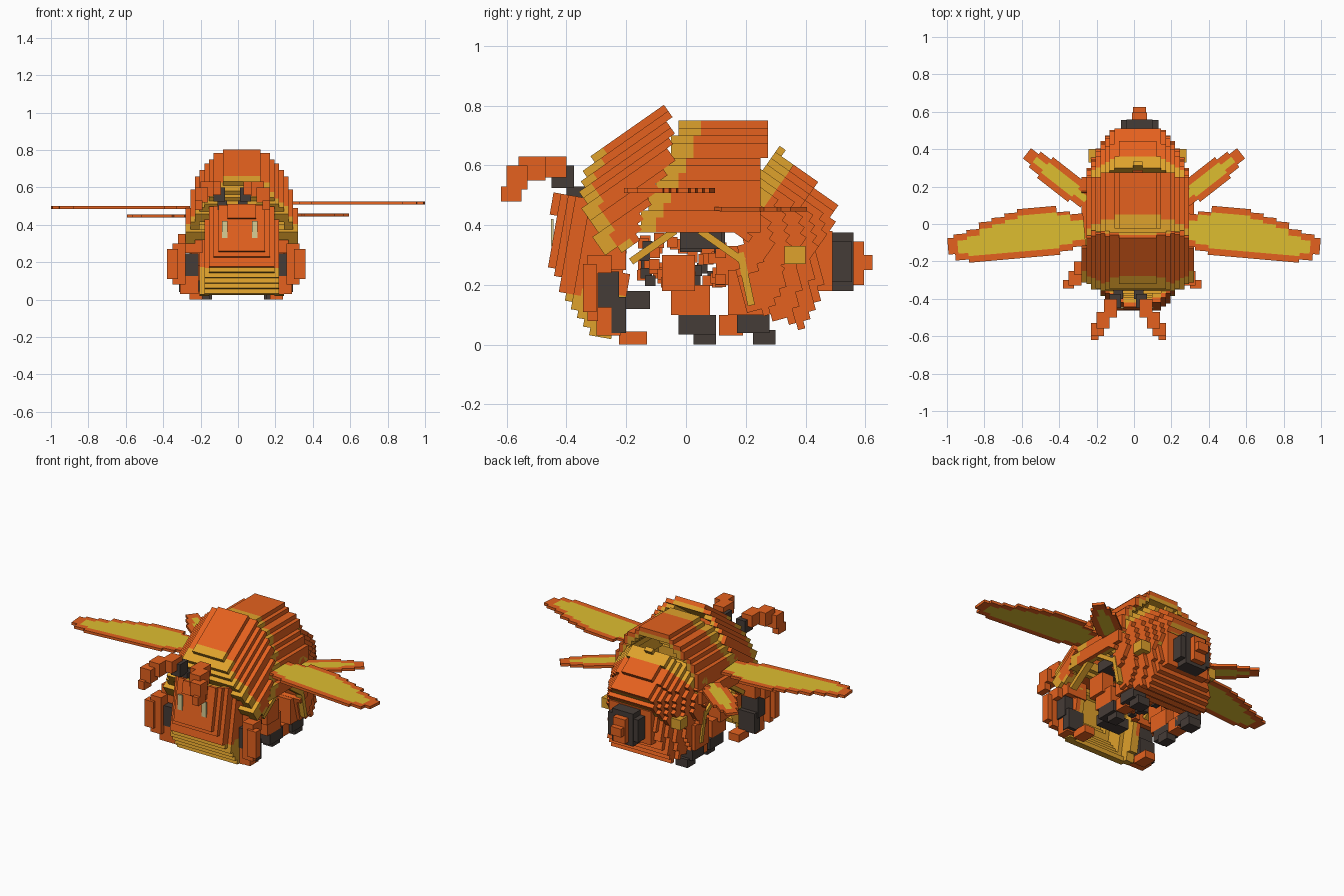
import bpy, bmesh, math, random
from mathutils import Matrix, Vector

cube = bpy.data.objects.get("Cube")
if cube:
    bpy.data.objects.remove(cube, do_unlink=True)


def material(name, rgb):
    m = bpy.data.materials.new(name)
    m.use_nodes = True
    m.diffuse_color = (*rgb, 1)
    m.node_tree.nodes["Principled BSDF"].inputs["Base Color"].default_value = (*rgb, 1)
    return m


MATS = [material("orange", (0.78, 0.12, 0.013)),
        material("golden_yellow", (0.74, 0.36, 0.025)),
        material("charcoal", (0.06, 0.045, 0.038)),
        material("wing_yellow", (0.73, 0.51, 0.03)),
        material("pale_eye", (0.7, 0.62, 0.3))]
ORANGE, YELLOW, DARK, WING, EYE = range(5)
S = 0.025
STEP = 0.07
BORDER = 0.034
SIDES = {"left": 1, "right": -1}


def add_object(name, mesh):
    for m in MATS:
        mesh.materials.append(m)
    ob = bpy.data.objects.new(name, mesh)
    bpy.context.collection.objects.link(ob)
    return ob


def voxels(name, size, lo, hi, rule, loc=(0, 0, 0), rot=(0, 0, 0)):
    """Fill a grid where rule(x, y, z) gives a material, keep outer faces only."""
    ranges = [range(math.floor(a / s), math.ceil(b / s)) for a, b, s in zip(lo, hi, size)]
    cells = {}
    for i in ranges[0]:
        for j in ranges[1]:
            for k in ranges[2]:
                mat = rule(*[(c + 0.5) * s for c, s in zip((i, j, k), size)])
                if mat is not None:
                    cells[i, j, k] = mat
    bm = bmesh.new()
    verts = {}

    def vert(p):
        if p not in verts:
            verts[p] = bm.verts.new([c * s for c, s in zip(p, size)])
        return verts[p]

    for cell, mat in cells.items():
        for axis in range(3):
            b, c = (axis + 1) % 3, (axis + 2) % 3
            for d in (0, 1):
                near = list(cell)
                near[axis] += 2 * d - 1
                if tuple(near) in cells:
                    continue
                quad = []
                for db, dc in ((0, 0), (1, 0), (1, 1), (0, 1)):
                    p = list(cell)
                    p[axis] += d
                    p[b] += db
                    p[c] += dc
                    quad.append(vert(tuple(p)))
                bm.faces.new(quad if d else quad[::-1]).material_index = mat
    mesh = bpy.data.meshes.new(name)
    bm.to_mesh(mesh)
    bm.free()
    ob = add_object(name, mesh)
    ob.location, ob.rotation_euler = loc, rot
    return ob


def inside(poly, u, w):
    hit = False
    for (a, b), (c, d) in zip(poly, poly[1:] + poly[:1]):
        if (b > w) != (d > w) and u < (c - a) * (w - b) / (d - b) + a:
            hit = not hit
    return hit


def shell(name, profile, tilt, half, base, height, rim=0, zone=(0, 1), taper=0,
          hollow=True, power=2):
    """Tilted arched plate cut to a side profile; the front rim is yellow within a z zone."""
    t = math.radians(tilt)
    poly = [(y * math.cos(t) + z * math.sin(t), z * math.cos(t) - y * math.sin(t))
            for y, z in profile]
    us, ws = zip(*poly)

    def solid(x, u, w):
        f = (u - min(us)) / (max(us) - min(us))
        wide = half * (1 - taper * f * f)
        arch = (abs(x) / wide) ** power + (max(0, w - base) / height) ** power
        return arch <= 1 and inside(poly, u, w)

    def buried(x, u, w, depth):
        return solid(abs(x) + depth, u, w) and solid(x, u, w + depth)

    def rule(x, u, w):
        if not solid(x, u, w):
            return None
        if not buried(x, u, w, S):
            z = u * math.sin(t) + w * math.cos(t)
            front = rim and not inside(poly, u - rim, w)
            return YELLOW if front and zone[0] < z < zone[1] else ORANGE
        if not hollow:
            return ORANGE
        return None if buried(x, u, w, 2 * S) else YELLOW

    voxels(name, (S, S, S), (-half - S, min(us), min(ws)), (half + S, max(us), max(ws)),
           rule, (0.02, 0, 0), (t, 0, 0))


def blocks(name, parts, side=1, shift=0):
    """Join boxes given as (x range, y range, z range, material)."""
    bm = bmesh.new()
    for xr, yr, zr, mat in parts:
        lo, hi = zip(xr, yr, zr)
        mid = Vector(((lo[0] + hi[0]) / 2 * side + shift, (lo[1] + hi[1]) / 2, (lo[2] + hi[2]) / 2))
        scale = Matrix.Diagonal((hi[0] - lo[0], hi[1] - lo[1], hi[2] - lo[2], 1))
        made = bmesh.ops.create_cube(bm, size=1, matrix=Matrix.Translation(mid) @ scale)
        for f in {f for v in made["verts"] for f in v.link_faces}:
            f.material_index = mat
    mesh = bpy.data.meshes.new(name)
    bm.to_mesh(mesh)
    bm.free()
    return add_object(name, mesh)


# Body plates, front to back
shell("head_plate", [(-.44, .51), (-.33, .49), (-.25, .45), (-.2, .28), (-.2, .13), (-.25, .03),
                     (-.31, .03), (-.39, .13), (-.455, .28)], 80, .215, .22, .3, .3,
      zone=(0, .175), power=2.5)
shell("front_shell", [(-.31, .65), (-.09, .81), (-.05, .77), (-.05, .6), (-.13, .48),
                      (-.17, .33), (-.28, .3), (-.355, .5)], 35, .305, .35, .355, .06)
shell("middle_shell", [(-.18, .37), (.25, .37), (.25, .62), (.28, .65), (.28, .77), (-.01, .77),
                       (-.05, .65)], 0, .295, .37, .385, .07)
shell("rear_shell", [(.18, .52), (.31, .66), (.51, .46), (.46, .33), (.3, .2), (.14, .42)],
      -35, .305, .35, .365, .09, zone=(.47, 1), taper=.35)
shell("abdomen", [(.2, .42), (.45, .42), (.48, .36), (.45, .18), (.39, .06), (.2, .12),
                  (.17, .3)], -75, .275, .25, .32, taper=.2, hollow=False)

# Neck filling the gap between head and front shell
blocks("neck", [((-.17, .17), (-.3, -.2), (.4, .56), ORANGE),
                ((-.11, .11), (-.28, -.2), (.56, .6), ORANGE)], shift=.02)

# Tail stub with dark ring
blocks("tail", [((-.14, .14), (.4, .49), (.18, .38), ORANGE),
                ((-.1, .1), (.475, .555), (.21, .345), DARK),
                ((-.07, .07), (.475, .56), (.18, .375), DARK),
                ((-.04, .04), (.55, .595), (.2, .345), ORANGE),
                ((-.035, .035), (.59, .625), (.25, .3), ORANGE)], shift=.03)

# Underside core with a cluster of small mouthpart cubes
blocks("underside", [((-.13, .13), (-.02, .13), (.31, .39), DARK),
                     ((-.1, .1), (.1, .2), (.2, .33), ORANGE),
                     ((-.08, .08), (-.2, -.12), (.12, .18), DARK)], shift=.02)
rng = random.Random(4)
bits = []
for n in range(75):
    x, y, z = rng.uniform(-.17, .15), rng.uniform(-.18, .11), rng.uniform(.19, .34)
    bits.append(((x, x + .035), (y, y + .035), (z, z + .035), DARK if n % 4 == 0 else ORANGE))
blocks("mouthparts", bits)

for label, side in SIDES.items():
    blocks(label + "_eye", [((.065, .095), (-.452, -.443), (.33, .42), EYE)], side, .01)
    blocks(label + "_hip_patch", [((.2, .262), (.33, .4), (.27, .33), YELLOW)], side, .02)
    blocks(label + "_antenna", [((.03, .08), (-.4, -.3), (.48, .53), DARK),
                                ((.04, .1), (-.45, -.375), (.525, .6), DARK),
                                ((.06, .13), (-.5, -.4), (.56, .63), ORANGE),
                                ((.1, .17), (-.56, -.47), (.55, .63), ORANGE),
                                ((.13, .2), (-.6, -.53), (.52, .6), ORANGE),
                                ((.16, .2), (-.62, -.55), (.48, .53), ORANGE)], side, -.03)
    blocks(label + "_front_leg", [((.18, .31), (-.27, -.2), (.25, .35), ORANGE),
                                  ((.27, .34), (-.33, -.25), (.24, .3), ORANGE),
                                  ((.31, .37), (-.345, -.3), (.11, .27), ORANGE),
                                  ((.27, .34), (-.33, -.295), (.08, .26), ORANGE),
                                  ((.2, .31), (-.305, -.225), (.125, .245), DARK),
                                  ((.2, .3), (-.3, -.22), (.03, .125), ORANGE),
                                  ((.2, .305), (-.25, -.2), (.04, .16), DARK),
                                  ((.18, .25), (-.225, -.13), (0, .045), ORANGE)], side, -.01)
    blocks(label + "_middle_leg", [((.15, .24), (-.02, .12), (.32, .38), DARK),
                                   ((.17, .25), (-.08, .03), (.18, .3), ORANGE),
                                   ((.16, .23), (-.05, .08), (.1, .2), ORANGE),
                                   ((.16, .23), (-.025, .1), (.035, .1), DARK),
                                   ((.15, .21), (.025, .1), (0, .05), DARK)], side)
    blocks(label + "_rear_leg", [((.16, .25), (.14, .27), (.1, .25), ORANGE),
                                 ((.15, .22), (.11, .19), (.03, .1), ORANGE),
                                 ((.15, .24), (.17, .28), (.04, .1), DARK),
                                 ((.14, .22), (.225, .3), (0, .05), DARK)], side)
    # Slim yellow ribs from the middle shell to the neighbouring plates
    for rib, y, z, angle in (("front", -.11, .33, 35), ("rear", .12, .33, -35),
                             ("lower", .2, .22, -78)):
        ob = blocks(label + "_" + rib + "_rib", [((-.02, .02), (-.09, .09), (-.012, .012), YELLOW)])
        ob.location, ob.rotation_euler = (side * .26 + .02, y, z), (math.radians(angle), 0, 0)


def level(points, s):
    for (a, b), (c, d) in zip(points, points[1:]):
        if a <= s <= c:
            return b + (d - b) * (s - a) / (c - a)
    return 0


def wing(name, side, root, angle, length, upper, lower):
    """Thin stepped wing with an orange border and yellow membrane."""
    def solid(s, y):
        mid = (math.floor(s / STEP) + 0.5) * STEP
        return s < length and level(lower, mid) < y < level(upper, mid)

    def rule(x, y, z):
        s = max(x * side, 0)
        if x * side < 0 or not solid(s, y):
            return None
        edge = any(not solid(max(s + a, 0), y + b)
                   for a, b in ((BORDER * 1.3, 0), (-BORDER, 0), (0, BORDER), (0, -BORDER)))
        return ORANGE if edge else WING

    height = .508 if side > 0 else .484
    voxels(name, (.0175, .0175, .016), (-length, -.2, 0), (length, .2, .016), rule,
           (side * root[0], root[1], height + root[2]), (0, 0, side * math.radians(angle)))


for label, side in SIDES.items():
    wing(label + "_large_wing", side, (.265, -.03, 0), -5, .735,
         [(0, .07), (.12, .12), (.23, .15), (.35, .13), (.45, .1), (.63, .05), (.78, .015)],
         [(0, -.09), (.2, -.12), (.6, -.12), (.78, -.06)])
    wing(label + "_small_wing", side, (.255, .13, -.063 if side > 0 else -.044), 38, .405,
         [(0, .05), (.15, .075), (.25, .07), (.45, .025)],
         [(0, -.05), (.15, -.075), (.25, -.07), (.45, -.025)])
